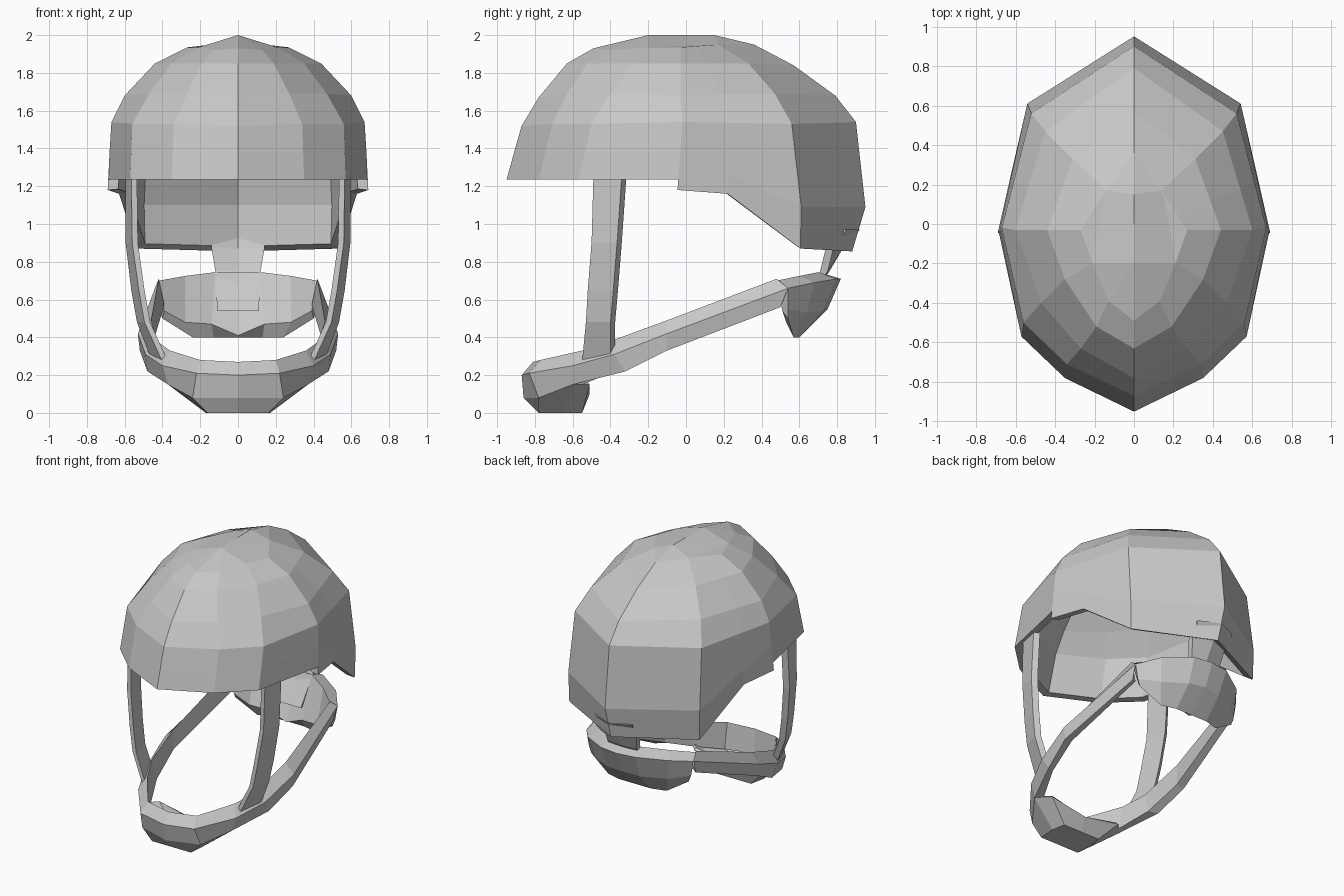
import bpy, bmesh
from mathutils import Vector

cube = bpy.data.objects.get("Cube")
if cube:
    bpy.data.objects.remove(cube, do_unlink=True)

grey = bpy.data.materials.new("plain_grey")
grey.use_nodes = True
GREY = (0.58, 0.58, 0.58, 1)
grey.diffuse_color = GREY
grey.node_tree.nodes["Principled BSDF"].inputs["Base Color"].default_value = GREY


def loft(name, sections, tube=False, thickness=0):
    """Skin matching point rows into half a part, then mirror it across x."""
    bm = bmesh.new()
    rows = [[bm.verts.new(p) for p in row] for row in sections]
    count = len(rows[0])
    for a, b in zip(rows, rows[1:]):
        for i in range(count if tube else count - 1):
            j = (i + 1) % count
            corners = []
            for v in (a[i], b[i], b[j], a[j]):
                if all((v.co - c.co).length > 1e-4 for c in corners):
                    corners.append(v)
            # skip slivers where two rows share the same points
            if len(corners) > 2:
                e, f = corners[1].co - corners[0].co, corners[2].co - corners[0].co
                if e.cross(f).length > 1e-4:
                    bm.faces.new(corners)
    if tube:
        for row in (rows[0], rows[-1]):
            if any(v.co.x > 1e-4 for v in row):
                bm.faces.new(row)
    bmesh.ops.remove_doubles(bm, verts=bm.verts, dist=1e-4)
    bmesh.ops.delete(bm, geom=[v for v in bm.verts if not v.link_faces], context='VERTS')
    if tube:
        bmesh.ops.recalc_face_normals(bm, faces=bm.faces)
    mesh = bpy.data.meshes.new(name)
    bm.to_mesh(mesh)
    bm.free()
    mesh.materials.append(grey)
    ob = bpy.data.objects.new(name, mesh)
    bpy.context.collection.objects.link(ob)
    ob.modifiers.new("mirror", 'MIRROR')
    if thickness:
        solid = ob.modifiers.new("thickness", 'SOLIDIFY')
        solid.thickness = thickness
        solid.offset = -1


def column(*points):
    return [Vector(p) for p in points]


def lined(rib):
    """Put an inner wall, running down to the rim, before the outer rib."""
    inner = [Vector((p.x * .92, p.y * .94, p.z * .934 + .083)) for p in rib]
    return inner[::-1] + rib


# Helmet shell: ribs from rim to crown, running from front to back
front = column((0, -.95, 1.235), (0, -.91, 1.38), (0, -.87, 1.52), (0, -.78, 1.67),
               (0, -.63, 1.85), (0, -.49, 1.93), (0, -.2, 2))
brow = column((.35, -.78, 1.235), (.345, -.745, 1.38), (.34, -.71, 1.53), (.27, -.63, 1.69),
              (.19, -.52, 1.85), (.13, -.39, 1.92), (0, -.2, 2))
temple = column((.57, -.57, 1.235), (.565, -.535, 1.38), (.56, -.5, 1.53), (.47, -.4, 1.69),
                (.35, -.28, 1.85), (.21, -.2, 1.935), (0, -.2, 2))
side = column((.685, -.04, 1.235), (.68, -.03, 1.38), (.67, -.02, 1.54), (.6, -.03, 1.68),
              (.44, -.03, 1.85), (.27, -.03, 1.935), (0, 0, 2))
nape = column((.535, .605, .87), (.54, .61, 1.09), (.52, .56, 1.53), (.45, .47, 1.69),
              (.31, .33, 1.85), (.14, .17, 1.95), (0, .15, 2))
back = column((0, .88, .855), (0, .95, 1.09), (0, .9, 1.54), (0, .79, 1.68),
              (0, .57, 1.84), (0, .36, 1.95), (0, .15, 2))
# foot of the crown ridge: pulled inward at the sides only
for rib in (front, brow, temple, nape, back):
    rib.insert(-1, rib[-2].copy())
side.insert(-1, Vector((.18, -.01, 1.943)))
ear = [Vector((.69, -.045, 1.18))] + [p.copy() for p in side[1:]]
behind_ear = [p.lerp(q, .41) for p, q in zip(side, nape)]
behind_ear[0] = Vector((.63, .22, 1.16))
ribs = [front, brow, temple, side, ear, behind_ear, nape, back]
loft("helmet_shell", [lined(rib) for rib in ribs])

# Long strap: chin band running back to the neck pad
loft("chin_band", [
    [(0, -.81, .27), (0, -.87, .2), (0, -.86, .08), (0, -.8, .09)],
    [(.2, -.77, .28), (.22, -.83, .21), (.24, -.78, .08), (.2, -.74, .09)],
    [(.36, -.55, .33), (.4, -.6, .25), (.37, -.6, .15), (.33, -.55, .15)],
    [(.43, -.4, .38), (.49, -.38, .31), (.48, -.32, .22), (.42, -.35, .23)],
    [(.46, -.1, .49), (.53, -.1, .42), (.52, -.1, .33), (.46, -.1, .34)],
    [(.42, .48, .71), (.44, .54, .66), (.43, .5, .56), (.39, .48, .57)],
], tube=True)

# Chin cup bowl under the band
loft("chin_cup", [
    [(0, -.65, 0), (0, -.78, 0), (0, -.86, .08)],
    [(0, -.65, 0), (.16, -.78, 0), (.24, -.78, .08)],
    [(0, -.65, 0), (.17, -.65, 0), (.37, -.6, .15)],
    [(0, -.65, 0), (.15, -.55, 0), (.29, -.51, .15)],
    [(0, -.65, 0), (0, -.55, 0), (0, -.51, .1)],
], thickness=.02)

# Side straps hanging from the shell: height, front x, back x, front y, back y
strap = []
for z, xf, xb, yf, yb in [(1.26, .535, .56, -.49, -.34), (.9, .53, .56, -.5, -.365),
                          (.65, .495, .53, -.52, -.385), (.48, .465, .5, -.53, -.4),
                          (.27, .37, .42, -.55, -.4)]:
    strap.append([(xf, yf, z), (xf + .03, yf, z), (xb + .035, yb, z), (xb, yb + .025, z)])
loft("side_straps", strap, tube=True)

# Neck pad: a wedge wrapping the back of the neck, undercut below
loft("neck_pad", [
    [(0, .7, .745), (0, .82, .71), (0, .75, .55), (0, .6, .4), (0, .57, .41)],
    [(.12, .7, .745), (.14, .8, .71), (.13, .73, .54), (.13, .6, .4), (.14, .55, .47)],
    [(.28, .6, .725), (.33, .68, .69), (.3, .64, .53), (.24, .57, .4), (.28, .53, .48)],
    [(.42, .48, .7), (.44, .54, .66), (.42, .54, .55), (.4, .54, .5), (.39, .51, .54)],
], tube=True)

# Strip joining the neck pad to the shell: height, centre y, half width, bend
strip = []
for z, y, w, bend in [(.97, .92, .15, .07), (.87, .83, .14, .05),
                      (.75, .76, .12, .01), (.54, .62, .11, 0)]:
    strip.append([(0, y, z), (w, y - bend, z), (w, y - bend - .04, z), (0, y - .04, z)])
loft("neck_strip", strip, tube=True)
